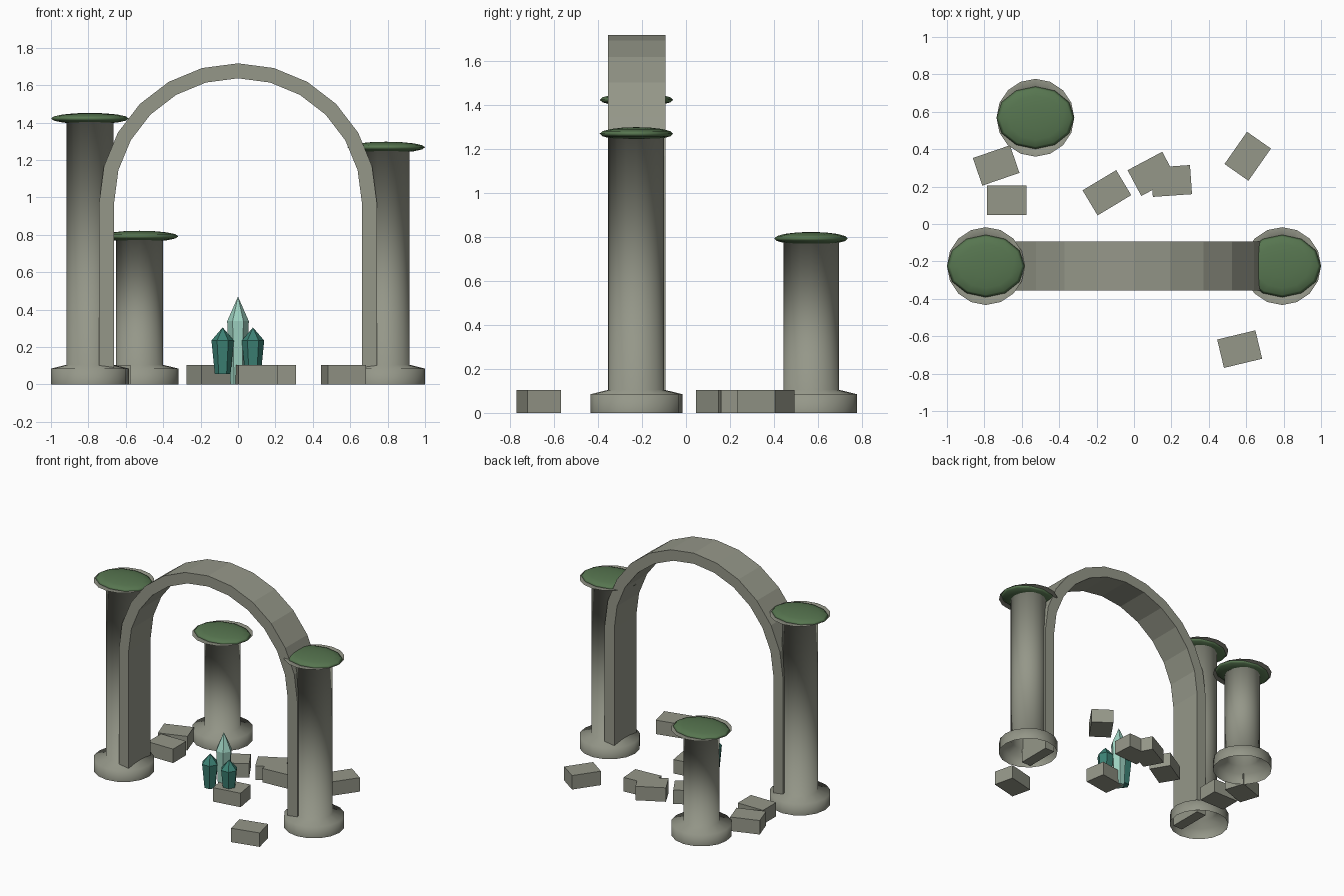
import bpy, bmesh, math
from mathutils import Matrix

if "Cube" in bpy.data.objects:
    bpy.data.objects.remove(bpy.data.objects["Cube"])


def material(name, rgb):
    m = bpy.data.materials.new(name)
    m.diffuse_color = (*rgb, 1)
    m.use_nodes = True
    m.node_tree.nodes["Principled BSDF"].inputs["Base Color"].default_value = m.diffuse_color
    return m


STONE = material("weathered stone", (0.30, 0.31, 0.25))
MOSS = material("moss green", (0.095, 0.18, 0.08))
PALE = material("pale crystal", (0.34, 0.64, 0.53))
TEAL = material("teal crystal", (0.045, 0.22, 0.175))


def finish(bm, name, mat, loc=(0, 0, 0), rot=0.0, smooth=False):
    bmesh.ops.recalc_face_normals(bm, faces=bm.faces)
    for f in bm.faces:
        f.smooth = smooth
    me = bpy.data.meshes.new(name)
    bm.to_mesh(me)
    bm.free()
    me.materials.append(mat)
    ob = bpy.data.objects.new(name, me)
    ob.location = loc
    ob.rotation_euler.z = math.radians(rot)
    bpy.context.collection.objects.link(ob)
    return ob


def lathe(profile, sides):
    """Revolve (radius, z) points around z; radius 0 makes a tip."""
    bm = bmesh.new()
    rings = []
    for r, z in profile:
        if r == 0:
            rings.append([bm.verts.new((0, 0, z))] * sides)
        else:
            rings.append([bm.verts.new((r * math.cos(a), r * math.sin(a), z))
                          for a in (2 * math.pi * i / sides for i in range(sides))])
    for a, b in zip(rings, rings[1:]):
        for i in range(sides):
            j = (i + 1) % sides
            bm.faces.new(list(dict.fromkeys((a[i], a[j], b[j], b[i]))))
    return bm


# Columns: open plinth, shaft, paper-thin flat capital, and a moss cushion
for name, x, y, h in (("left", -0.792, -0.225, 1.422),
                      ("right", 0.792, -0.225, 1.268),
                      ("back", -0.527, 0.568, 0.792)):
    bm = lathe([(0.208, 0), (0.208, 0.085), (0.126, 0.105),
                (0.126, h), (0.208, h)], 16)
    finish(bm, name + "_column", STONE, (x, y, 0), smooth=True)
    bm = bmesh.new()
    bmesh.ops.create_uvsphere(bm, u_segments=12, v_segments=8, radius=1)
    bmesh.ops.scale(bm, vec=(0.208, 0.167, 0.03), verts=bm.verts)
    finish(bm, name + "_moss", MOSS, (x, y, h), smooth=True)

# Arch: straight legs and a twelve-segment half ring
SPRING, OUT, INN = 0.975, 0.742, 0.662


def arch_line(r):
    pts = [(r * math.cos(math.pi * i / 12), SPRING + r * math.sin(math.pi * i / 12))
           for i in range(13)]
    return [(r, 0)] + pts + [(-r, 0)]


bm = bmesh.new()
outer = [bm.verts.new((x, -0.355, z)) for x, z in arch_line(OUT)]
inner = [bm.verts.new((x, -0.355, z)) for x, z in arch_line(INN)]
for i in range(len(outer) - 1):
    bm.faces.new((outer[i], outer[i + 1], inner[i + 1], inner[i]))
ext = bmesh.ops.extrude_face_region(bm, geom=bm.faces[:], use_keep_orig=True)
bmesh.ops.translate(bm, vec=(0, 0.262, 0),
                    verts=[v for v in ext["geom"] if isinstance(v, bmesh.types.BMVert)])
finish(bm, "arch", STONE)

# Fallen blocks
for i, (x, y, rot) in enumerate(((-0.68, 0.127, 0), (-0.737, 0.313, 19),
                                 (-0.145, 0.167, 31), (0.095, 0.268, 28),
                                 (0.2, 0.23, 4), (0.608, 0.362, 55),
                                 (0.565, -0.669, 13.5), (0.095, -0.21, 9))):
    bm = bmesh.new()
    bmesh.ops.create_cube(bm, size=1, matrix=Matrix.Diagonal((0.21, 0.156, 0.105, 1)))
    finish(bm, "fallen_block_%d" % (i + 1), STONE, (x, y, 0.0525), rot)

# Crystal cluster
for name, mat, x, y, z, r, h in (("tall_crystal", PALE, 0, -0.168, 0.0, 0.058, 0.47),
                                 ("left_crystal", TEAL, -0.082, -0.215, 0.055, 0.06, 0.25),
                                 ("right_crystal", TEAL, 0.08, -0.22, 0.055, 0.06, 0.25)):
    bm = lathe([(0, 0), (r * 0.7, 0), (r, h * 0.72), (0, h)], 6)
    finish(bm, name, mat, (x, y, z))
